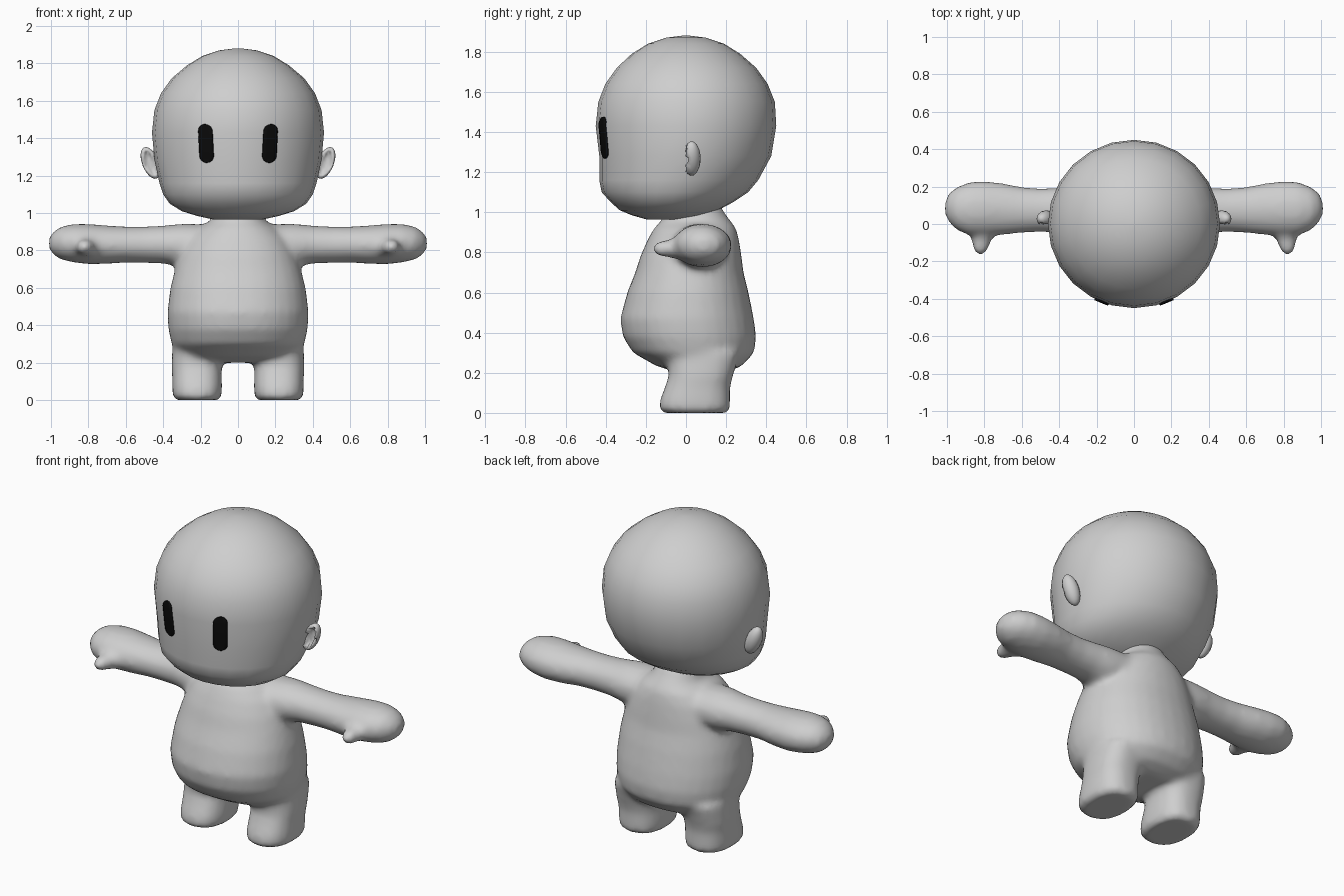
import bpy, bmesh, math
from mathutils import Matrix, Vector
from mathutils.bvhtree import BVHTree

if "Cube" in bpy.data.objects:
    bpy.data.objects.remove(bpy.data.objects["Cube"])


def material(name, rgb):
    m = bpy.data.materials.new(name)
    m.diffuse_color = (*rgb, 1)
    m.use_nodes = True
    m.node_tree.nodes["Principled BSDF"].inputs["Base Color"].default_value = m.diffuse_color
    return m


GREY = material("light grey", (0.62, 0.62, 0.62))
BLACK = material("black", (0.003, 0.003, 0.003))


def loft(bm, rings, axis, n=24, power=2.0, sx=1):
    """Skin rings (t, a0, a1, b0, b1) along an axis; a and b are the other two axes in order."""
    others = [i for i in range(3) if i != axis]
    loops = []
    for t, a0, a1, b0, b1 in rings:
        loop = []
        for k in range(n):
            ang = 2 * math.pi * k / n
            c, s = math.cos(ang), math.sin(ang)
            p = [0, 0, 0]
            p[axis] = t
            p[others[0]] = (a0 + a1) / 2 + (a1 - a0) / 2 * math.copysign(abs(c) ** (2 / power), c)
            p[others[1]] = (b0 + b1) / 2 + (b1 - b0) / 2 * math.copysign(abs(s) ** (2 / power), s)
            p[0] *= sx
            loop.append(bm.verts.new(p))
        loops.append(loop)
    for l0, l1 in zip(loops, loops[1:]):
        for k in range(n):
            j = (k + 1) % n
            bm.faces.new((l0[k], l0[j], l1[j], l1[k]))
    bm.faces.new(loops[0])
    bm.faces.new(loops[-1])


def finish(bm, name, mat):
    bmesh.ops.recalc_face_normals(bm, faces=bm.faces[:])
    for f in bm.faces:
        f.smooth = True
    me = bpy.data.meshes.new(name)
    bm.to_mesh(me)
    bm.free()
    me.materials.append(mat)
    ob = bpy.data.objects.new(name, me)
    bpy.context.collection.objects.link(ob)
    return ob


# head: z, half width, front y, back y
head_profile = [
    (.965, .13, -.20, .02), (.985, .22, -.27, .10), (1.01, .30, -.33, .16),
    (1.05, .365, -.375, .235), (1.10, .40, -.42, .31), (1.16, .42, -.432, .36),
    (1.28, .446, -.432, .425), (1.43, .46, -.45, .45), (1.55, .447, -.437, .443),
    (1.64, .412, -.402, .407), (1.72, .355, -.345, .35), (1.79, .272, -.27, .27),
    (1.84, .19, -.19, .19), (1.87, .10, -.10, .10), (1.88, .02, -.02, .02)]
bm = bmesh.new()
loft(bm, [(z, -w, w, f, b) for z, w, f, b in head_profile], 2)
face_tree = BVHTree.FromBMesh(bm)
finish(bm, "head", GREY)

# eyes: upright capsule plates laid on the face
bm = bmesh.new()
R, H = .037, .066
rows = [(-H + R * math.sin(a), R * max(math.cos(a), .15))
        for a in [math.radians(d) for d in (-90, -65, -40, -20, 0)]]
rows += [(-z, w) for z, w in reversed(rows)]
for sx in (1, -1):
    prev = None
    for dz, w in rows:
        cur = []
        for u in (-1, -.5, 0, .5, 1):
            x, z = sx * (.171 + .05 * dz + u * w), 1.372 + dz
            hit = face_tree.ray_cast(Vector((x, -2, z)), Vector((0, 1, 0)))[0]
            cur.append(bm.verts.new(hit + Vector((0, -.006, 0))))
        if prev:
            for k in range(4):
                bm.faces.new((prev[k], prev[k + 1], cur[k + 1], cur[k]))
        prev = cur
eyes = finish(bm, "eyes", BLACK)
mod = eyes.modifiers.new("thickness", 'SOLIDIFY')
mod.thickness = .0095
mod.offset = 0

# ears: tilted ovals hollowed at the front
bm = bmesh.new()
for sx in (1, -1):
    new = bmesh.ops.create_uvsphere(bm, u_segments=16, v_segments=12, radius=1)["verts"]
    for v in new:
        if v.co.y < 0 and math.hypot(v.co.x, v.co.z) < .72:
            v.co.y = .1
    mat = (Matrix.Diagonal((sx, 1, 1, 1)) @ Matrix.Translation((.468, .028, 1.268))
           @ Matrix.Rotation(math.radians(22), 4, 'Y') @ Matrix.Diagonal((.044, .045, .09, 1)))
    bmesh.ops.transform(bm, matrix=mat, verts=new)
finish(bm, "ears", GREY)

# body: torso, arms, thumbs and legs fused into one smooth skin
bm = bmesh.new()
torso_profile = [
    (.20, .22, -.04, .20), (.235, .31, -.15, .28), (.30, .355, -.265, .34),
    (.38, .373, -.315, .35), (.47, .378, -.328, .338), (.60, .362, -.293, .312),
    (.70, .337, -.253, .287), (.78, .31, -.228, .277), (.86, .27, -.193, .265),
    (.92, .21, -.16, .25), (.96, .145, -.12, .22), (1.0, .135, -.11, .19),
    (1.04, .12, -.10, .17)]
loft(bm, [(z, -w, w, f, b) for z, w, f, b in torso_profile], 2, 32, 2.15)

arm = [(.10, -.10, .21, .72, .94), (.30, -.07, .205, .71, .943), (.40, -.048, .195, .73, .933),
       (.50, -.043, .19, .733, .928), (.60, -.048, .198, .735, .928), (.70, -.058, .218, .728, .934),
       (.80, -.066, .23, .726, .942), (.88, -.062, .225, .736, .942), (.95, -.032, .197, .752, .927),
       (.99, .01, .165, .78, .898), (1.01, .05, .12, .81, .868)]
thumb = [(.05, .70, .92, .75, .90), (-.05, .73, .878, .768, .873), (-.09, .765, .868, .775, .864),
         (-.135, .778, .864, .78, .856), (-.162, .80, .845, .797, .838)]
leg = [(0, .105, .33, -.11, .20), (.02, .088, .35, -.135, .22), (.07, .085, .352, -.128, .22),
       (.13, .087, .352, -.105, .22), (.18, .087, .356, -.088, .233), (.30, .08, .35, -.09, .27)]
for sx in (1, -1):
    loft(bm, arm, 0, sx=sx)
    # thumb rings run along y, so their cross-section is x by z
    loft(bm, thumb, 1, sx=sx)
    loft(bm, leg, 2, power=2.5, sx=sx)
body = finish(bm, "body", GREY)
mod = body.modifiers.new("fuse", 'REMESH')
mod.mode = 'VOXEL'
mod.voxel_size = .018
mod.use_smooth_shade = True
mod = body.modifiers.new("soften", 'SMOOTH')
mod.factor = .5
mod.iterations = 8
